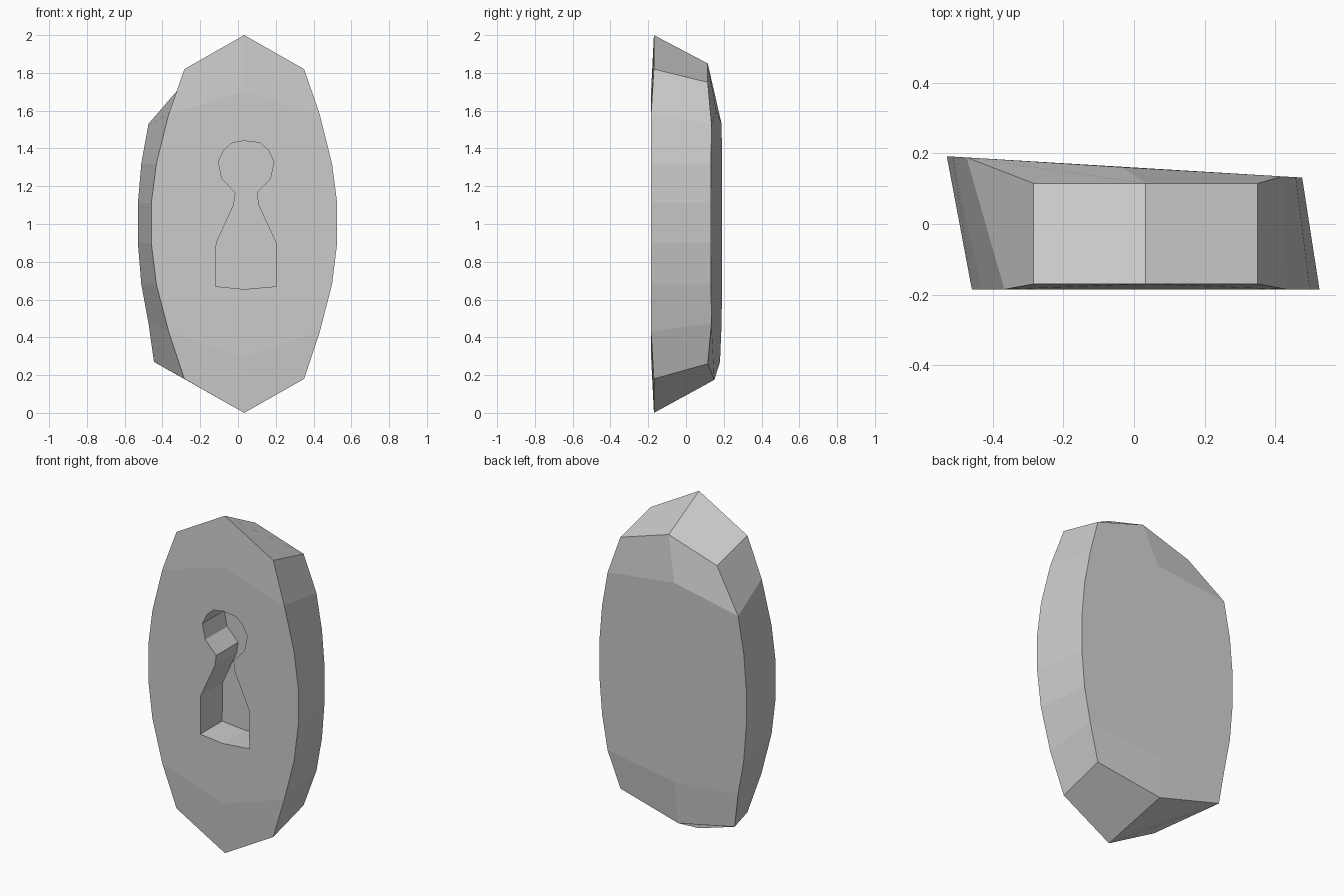
import bpy, bmesh

if "Cube" in bpy.data.objects:
    bpy.data.objects.remove(bpy.data.objects["Cube"])

CX = 0.033                     # centre line of the front face
# right half outlines as (offset, z), listed from below the top tip downwards
half = [(.317, 1.82), (.40, 1.58), (.465, 1.32), (.492, 1.11),
        (.492, .90), (.465, .68), (.40, .43), (.317, .18)]


def ring_of(side, top, bottom):
    """Closed 18 point outline: top tip, right side, bottom tip, left side."""
    right = [side(o, z, 1) for o, z in half]
    left = [side(o, z, -1) for o, z in half]
    return [top] + right + [bottom] + left[::-1]


def front_point(o, z, s):
    return (CX + s * o, -.17 if z in (1.82, .18) else -.185, z)


# back outline is sheared to the left and slightly tilted
back_z = {1.58: 1.53, 1.32: 1.32, 1.11: 1.11, .90: .90, .68: .68, .43: .475}
back_x = {1.58: .447, .43: .447, 1.32: .485, .68: .485, 1.11: .503, .90: .503}


def back_point(o, z, s):
    if z == 1.82:
        return (CX + s * .317, .115, 1.75)
    if z == .18:
        return (.35, .115, .26) if s > 0 else (-.445, .18, .27)
    x = -.027 + s * back_x[z]
    return (x, .16 - .06 * x, back_z[z])


bm = bmesh.new()
front = [bm.verts.new(p) for p in ring_of(front_point, (CX, -.17, 2), (CX, -.17, 0))]
back = [bm.verts.new(p) for p in ring_of(back_point, (CX, .115, 1.85), (-.055, .15, .175))]

# rim
for i in range(18):
    j = (i + 1) % 18
    bm.faces.new((front[i], front[j], back[j], back[i]))

# front and back faces, each with bent end caps
for r, hi, lo in ((front, (CX, -.185, 1.70), (CX, -.185, .30)),
                  (back, (-.035, .161, 1.60), (-.035, .161, .42))):
    a, b = bm.verts.new(hi), bm.verts.new(lo)
    bm.faces.new((r[0], r[1], r[2], a))
    bm.faces.new((r[0], a, r[16], r[17]))
    bm.faces.new((r[9], b, r[7], r[8]))
    bm.faces.new((r[9], r[10], r[11], b))
    bm.faces.new([a] + r[2:8] + [b] + r[11:17])
bmesh.ops.recalc_face_normals(bm, faces=bm.faces)
me = bpy.data.meshes.new("shield")
bm.to_mesh(me)
bm.free()
shield = bpy.data.objects.new("shield", me)
bpy.context.collection.objects.link(shield)

# keyhole recess
HX = .043
key = [(.073, 1.43), (.118, 1.39), (.147, 1.33), (.128, 1.24), (.056, 1.165),
       (.066, 1.10), (.158, .90), (.161, .67)]
outline = ([(HX - .01, 1.44)] + [(HX + o, z) for o, z in key]
           + [(HX - .01, .655)] + [(HX - o, z) for o, z in key[::-1]])
bm = bmesh.new()
face = bm.faces.new([bm.verts.new((x, -.4, z)) for x, z in outline])
ext = bmesh.ops.extrude_face_region(bm, geom=[face])
bmesh.ops.translate(bm, vec=(0, .42, 0),
                    verts=[v for v in ext["geom"] if isinstance(v, bmesh.types.BMVert)])
bmesh.ops.recalc_face_normals(bm, faces=bm.faces)
me = bpy.data.meshes.new("keyhole_cutter")
bm.to_mesh(me)
bm.free()
cutter = bpy.data.objects.new("keyhole_cutter", me)
bpy.context.collection.objects.link(cutter)

mod = shield.modifiers.new("keyhole", 'BOOLEAN')
mod.operation = 'DIFFERENCE'
mod.solver = 'EXACT'
mod.object = cutter
bpy.context.view_layer.objects.active = shield
shield.select_set(True)
bpy.ops.object.modifier_apply(modifier=mod.name)
bpy.data.objects.remove(cutter)
